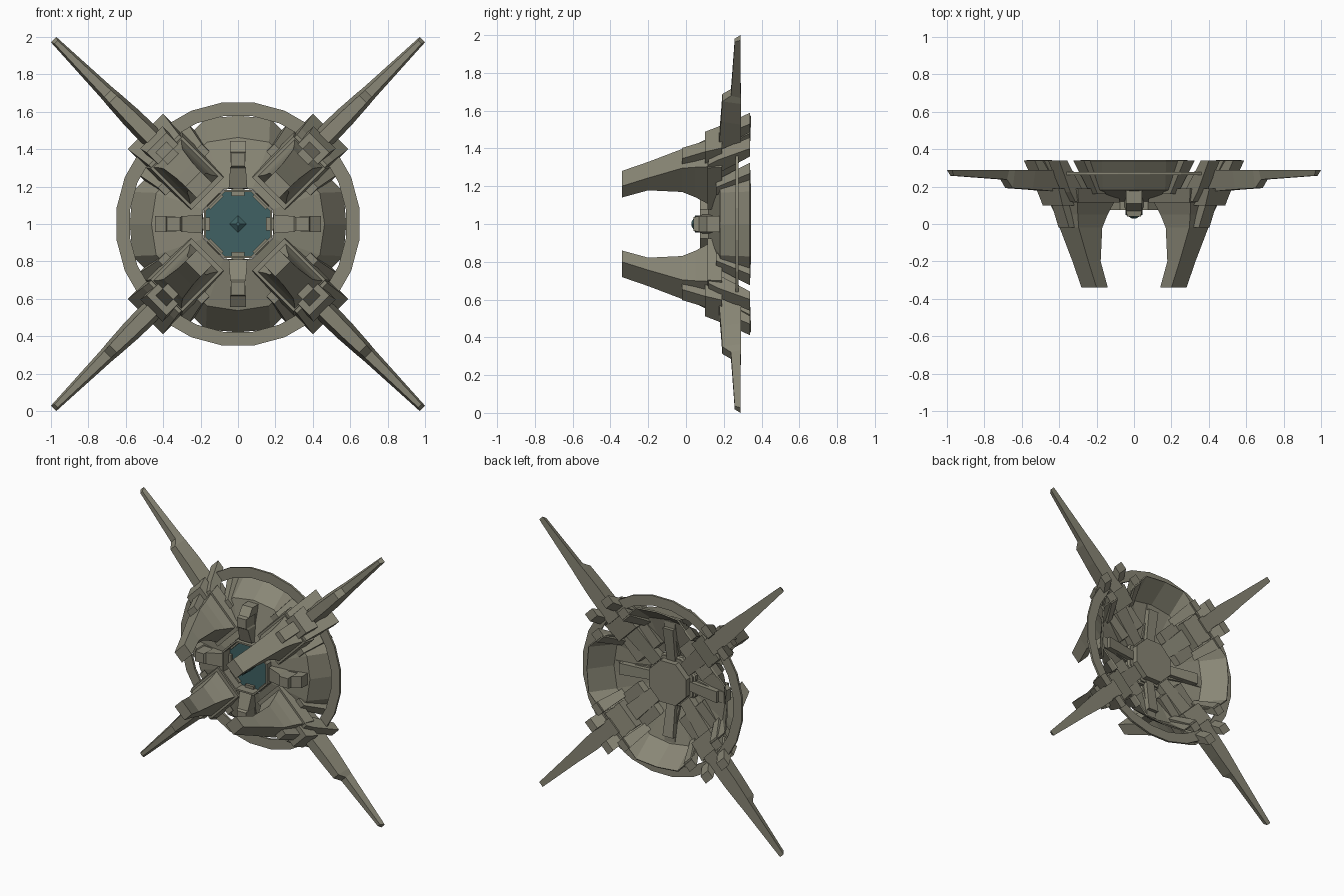
import bpy, bmesh, math

if "Cube" in bpy.data.objects:
    bpy.data.objects.remove(bpy.data.objects["Cube"])

def material(name, rgb):
    m = bpy.data.materials.new(name)
    m.diffuse_color = (*rgb, 1)
    m.use_nodes = True
    m.node_tree.nodes["Principled BSDF"].inputs["Base Color"].default_value = m.diffuse_color
    return m

HULL = material("olive grey hull", (0.25, 0.24, 0.18))
TEAL = material("teal glass", (0.05, 0.12, 0.125))
DIAGONAL = [math.radians(a) for a in (45, 135, 225, 315)]
AXIAL = [math.radians(a) for a in (0, 90, 180, 270)]

def place(r, t, y, a):
    """Radial distance, sideways offset and depth to world position."""
    return (r * math.cos(a) - t * math.sin(a), y,
            1 + r * math.sin(a) + t * math.cos(a))

def finish(name, bm, mat):
    bmesh.ops.recalc_face_normals(bm, faces=bm.faces)
    me = bpy.data.meshes.new(name)
    bm.to_mesh(me)
    bm.free()
    me.materials.append(mat)
    ob = bpy.data.objects.new(name, me)
    bpy.context.collection.objects.link(ob)
    return ob

def skin(bm, rings, cap=True, loop=False):
    rows = [[bm.verts.new(p) for p in ring] for ring in rings]
    n = len(rows[0])
    pairs = list(zip(rows, rows[1:])) + ([(rows[-1], rows[0])] if loop else [])
    for a, b in pairs:
        for i in range(n):
            j = (i + 1) % n
            bm.faces.new((a[i], a[j], b[j], b[i]))
    if cap:
        bm.faces.new(rows[0])
        bm.faces.new(rows[-1])

def repeat(name, sections, angles, mat=HULL, pinch=1.0):
    """Four-sided loft copied round the hub; section = r0, r1, y0, y1, t0, t1.
    Sections run along depth when y0 == y1, otherwise along the radius.
    pinch narrows the front edge of radial sections."""
    bm = bmesh.new()
    for a in angles:
        rings = []
        for r0, r1, y0, y1, t0, t1 in sections:
            if y0 == y1:
                pts = [(r0, t0, y0), (r1, t0, y0), (r1, t1, y0), (r0, t1, y0)]
            else:
                pts = [(r0, t0 * pinch, y0), (r0, t1 * pinch, y0), (r1, t1, y1), (r1, t0, y1)]
            rings.append([place(*p, a) for p in pts])
        skin(bm, rings)
    return finish(name, bm, mat)

def depth(y, r0, r1, w):
    return (r0, r1, y, y, -w, w)

def radial(r, y0, y1, w, back=0.0):
    return (r, r + back, y0, y1, -w, w)

def disc(r, y, n, turn=0.0):
    return [place(r, 0, y, turn + i * math.tau / n) for i in range(n)]

# Thin outer ring
bm = bmesh.new()
h = math.pi / 24
skin(bm, [disc(.655, .261, 24, h), disc(.655, .277, 24, h),
          disc(.582, .277, 24, h), disc(.582, .261, 24, h)], cap=False, loop=True)
finish("outer_ring", bm, HULL)

# Shallow faceted dish
def dish_row(r, side, near, y, corner):
    c = near - corner * (near - side)      # end of the rim panel towards the claw
    d = side + corner * (near - side)
    return [(c, -d, y), (near, -side, y), (r, 0, y), (near, side, y), (c, d, y)]

inner = dish_row(.192, .078, .185, .125, .3)
middle = dish_row(.46, .165, .435, .185, .3)
rim = dish_row(.575, .17, .56, .34, .3)
bm = bmesh.new()
skin(bm, [[place(*p, a) for a in AXIAL for p in row] for row in (inner, middle)], cap=False)
# Steep rim panels, open where the claws pass
for a in AXIAL:
    low, high = [[bm.verts.new(place(*p, a)) for p in row] for row in (middle, rim)]
    for i in range(4):
        bm.faces.new((low[i], low[i + 1], high[i + 1], high[i]))
bmesh.ops.remove_doubles(bm, verts=bm.verts, dist=.0005)
dish = finish("dish", bm, HULL)
sol = dish.modifiers.new("thickness", 'SOLIDIFY')
sol.thickness = .01
sol.offset = 0

# Octagonal hub cup, recessed window and centre stud
e = math.pi / 8
bm = bmesh.new()
skin(bm, [disc(.185, .168, 8, e), disc(.185, .075, 8, e), disc(.198, .075, 8, e),
          disc(.198, .15, 8, e), disc(.165, .17, 8, e), disc(.165, .215, 8, e)])
finish("hub", bm, HULL)
bm = bmesh.new()
skin(bm, [disc(.185, .15, 8, e), disc(.185, .158, 8, e)])
finish("window", bm, TEAL)
bm = bmesh.new()
skin(bm, [disc(.012, .03, 4), disc(.046, .05, 4), disc(.046, .152, 4)])
finish("centre_stud", bm, TEAL)

# Forward claws, flaring towards the dish
repeat("claw", [depth(-.34, .255, .34, .057), depth(-.2, .312, .405, .06),
                depth(-.02, .312, .49, .072), depth(.05, .285, .51, .085),
                depth(.13, .25, .54, .11), depth(.19, .25, .55, .115)], DIAGONAL)

# Low shoulders under each claw
repeat("shoulder", [depth(.115, .23, .54, .12), depth(.19, .24, .56, .135)], DIAGONAL)

# Long pointed wings with a step and a narrow front edge
repeat("wing_blade", [radial(.55, .17, .29, .06), radial(.80, .185, .29, .056),
                      radial(.945, .192, .29, .046), radial(.985, .238, .29, .042),
                      radial(1.375, .258, .288, .02, .02)], DIAGONAL, pinch=.6)

# Clamp blocks at the wing roots
repeat("wing_clamp", [depth(.10, .5, .615, .075), depth(.19, .5, .655, .085)], DIAGONAL)
repeat("clamp_stud", [depth(-.02, .46, .53, .04), depth(.11, .46, .585, .04)], DIAGONAL)

# Paired fins slanting out to the back, with inner slabs closing the dish rim
for label, s in (("left", 1), ("right", -1)):
    repeat(label + "_fin", [(.45, .56, .12, .12, s * .05, s * .115),
                            (.50, .60, .17, .17, s * .05, s * .12),
                            (.64, .70, .34, .34, s * .05, s * .134)], DIAGONAL)
    repeat(label + "_rim_slab", [(.38, .44, .16, .16, s * .11, s * .165),
                                 (.50, .57, .34, .34, s * .11, s * .19)], DIAGONAL)

# Stepped boxes behind the claws
repeat("rear_spine", [radial(.16, .13, .18, .05), radial(.5, .15, .225, .065)], DIAGONAL)
repeat("rear_block", [radial(.42, .17, .26, .10), radial(.56, .17, .28, .10)], DIAGONAL)

# Axial brackets round the hub
repeat("bracket", [radial(.19, .09, .15, .05), radial(.30, .055, .17, .042),
                   radial(.31, .04, .17, .036), radial(.38, .04, .18, .036),
                   radial(.385, .07, .19, .042), radial(.445, .11, .19, .042)], AXIAL)
# Matching ribs behind the dish
repeat("rear_rib", [radial(.15, .13, .175, .034), radial(.40, .15, .215, .042)], AXIAL)
